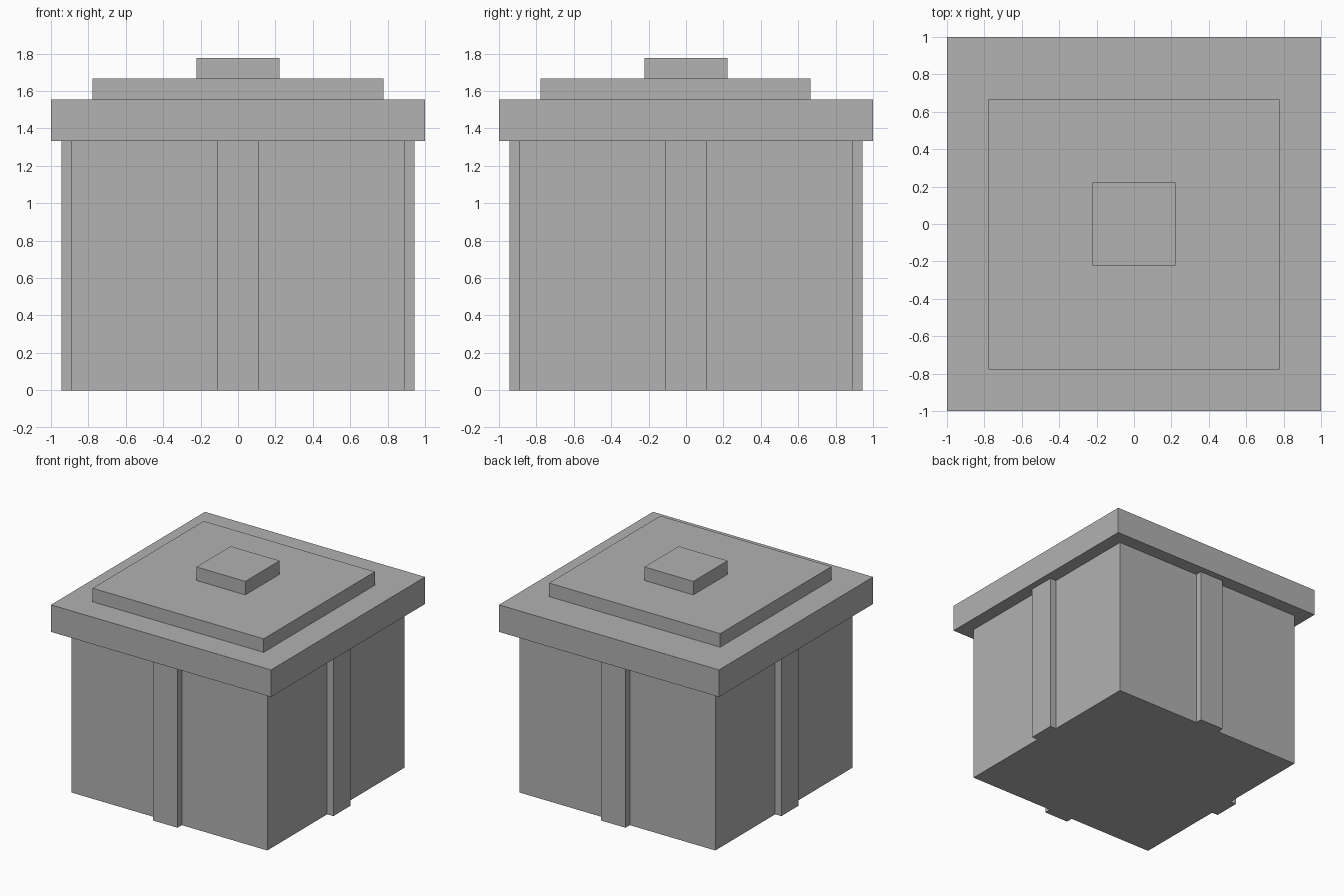
import bpy
import bmesh
import math
from mathutils import Matrix, Vector

cube = bpy.data.objects.get("Cube")
if cube:
    bpy.data.objects.remove(cube, do_unlink=True)

U = 1 / 9  # the parts sit on a regular grid of this step

grey = bpy.data.materials.new("plain_grey")
grey.use_nodes = True
colour = (0.445, 0.445, 0.445, 1)
grey.diffuse_color = colour
grey.node_tree.nodes["Principled BSDF"].inputs["Base Color"].default_value = colour


def box(name, low, high, turn=0.0):
    """Box between two grid corners, turned about the z axis."""
    low, high = Vector(low) * U, Vector(high) * U
    bm = bmesh.new()
    bmesh.ops.create_cube(bm, size=1)
    bmesh.ops.scale(bm, vec=high - low, verts=bm.verts)
    bmesh.ops.translate(bm, vec=(low + high) / 2, verts=bm.verts)
    bmesh.ops.rotate(bm, matrix=Matrix.Rotation(turn, 3, "Z"), verts=bm.verts)
    mesh = bpy.data.meshes.new(name)
    bm.to_mesh(mesh)
    bm.free()
    mesh.materials.append(grey)
    obj = bpy.data.objects.new(name, mesh)
    bpy.context.collection.objects.link(obj)
    return obj


# Box body and overhanging lid
box("body", (-8, -8, 0), (8, 8, 12))
box("lid", (-9, -9, 12), (9, 9, 14))

# Raised panel, shorter at the back, with a square knob
box("lid_panel", (-7, -7, 14), (7, 6, 15))
box("knob", (-2, -2, 15), (2, 2, 16))

# One vertical band in the middle of each side
for i, side in enumerate(("front", "left", "back", "right")):
    box(side + "_band", (-1, -8.5, 0), (1, -8, 12), i * math.pi / 2)
